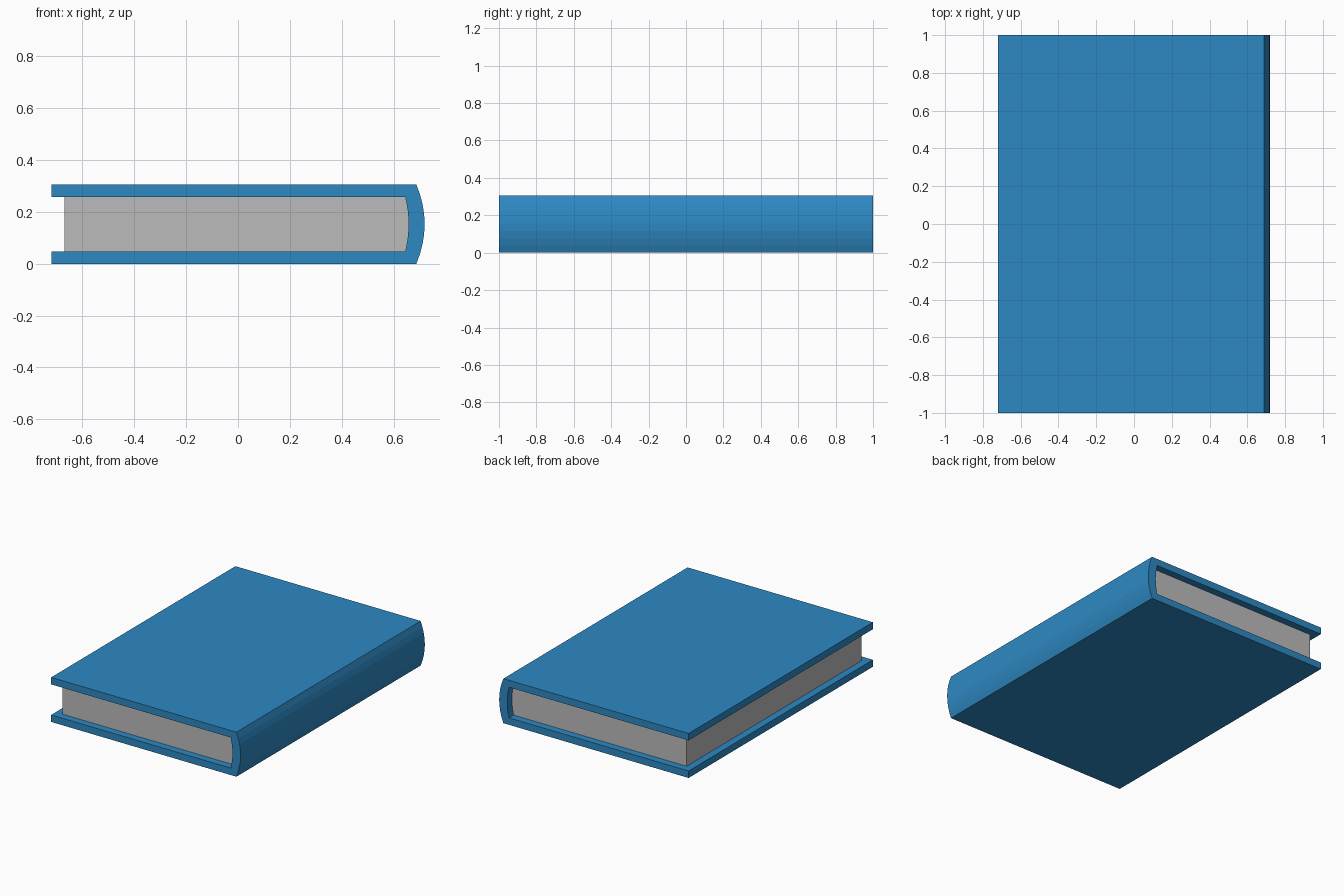
import bpy
import bmesh

HEIGHT = 0.306      # closed book thickness
BOARD = 0.048       # cover thickness
FORE_EDGE = -0.72   # open side of the covers
MID = HEIGHT / 2
SEGMENTS = 8        # facets of the rounded spine

cube = bpy.data.objects.get("Cube")
if cube:
    bpy.data.objects.remove(cube, do_unlink=True)


def make_material(name, rgb):
    mat = bpy.data.materials.new(name)
    mat.use_nodes = True
    color = (*rgb, 1.0)
    mat.diffuse_color = color
    mat.node_tree.nodes["Principled BSDF"].inputs["Base Color"].default_value = color
    return mat


def spine_curve(x, bulge, half):
    """Points from bottom to top of a spine that bows outward by bulge."""
    steps = [2 * i / SEGMENTS - 1 for i in range(SEGMENTS + 1)]
    return [(x + bulge * (1 - t * t), MID + half * t) for t in steps]


def extrude_profile(name, profile, half_length, mat):
    """Extrude an x-z outline along y, centred on the origin."""
    bm = bmesh.new()
    face = bm.faces.new([bm.verts.new((x, -half_length, z)) for x, z in profile])
    result = bmesh.ops.extrude_face_region(bm, geom=[face])
    moved = [v for v in result["geom"] if isinstance(v, bmesh.types.BMVert)]
    bmesh.ops.translate(bm, verts=moved, vec=(0, 2 * half_length, 0))
    bmesh.ops.recalc_face_normals(bm, faces=bm.faces)
    mesh = bpy.data.meshes.new(name)
    bm.to_mesh(mesh)
    bm.free()
    mesh.materials.append(mat)
    obj = bpy.data.objects.new(name, mesh)
    bpy.context.collection.objects.link(obj)
    return obj


blue = make_material("cover blue", (0.027, 0.25, 0.55))
grey = make_material("paper grey", (0.5, 0.5, 0.5))

# Cover: two boards joined by the rounded spine
outer = spine_curve(0.688, 0.032, MID)
inner = spine_curve(0.645, 0.013, MID - BOARD)
cover = ([(FORE_EDGE, 0)] + outer + [(FORE_EDGE, HEIGHT)]
         + [(FORE_EDGE, HEIGHT - BOARD)] + inner[::-1] + [(FORE_EDGE, BOARD)])
extrude_profile("cover", cover, 1.0, blue)

# Page block: set back from the cover edges and fitted to the spine
pages = [(-0.67, BOARD)] + inner + [(-0.67, HEIGHT - BOARD)]
extrude_profile("pages", pages, 0.95, grey)
